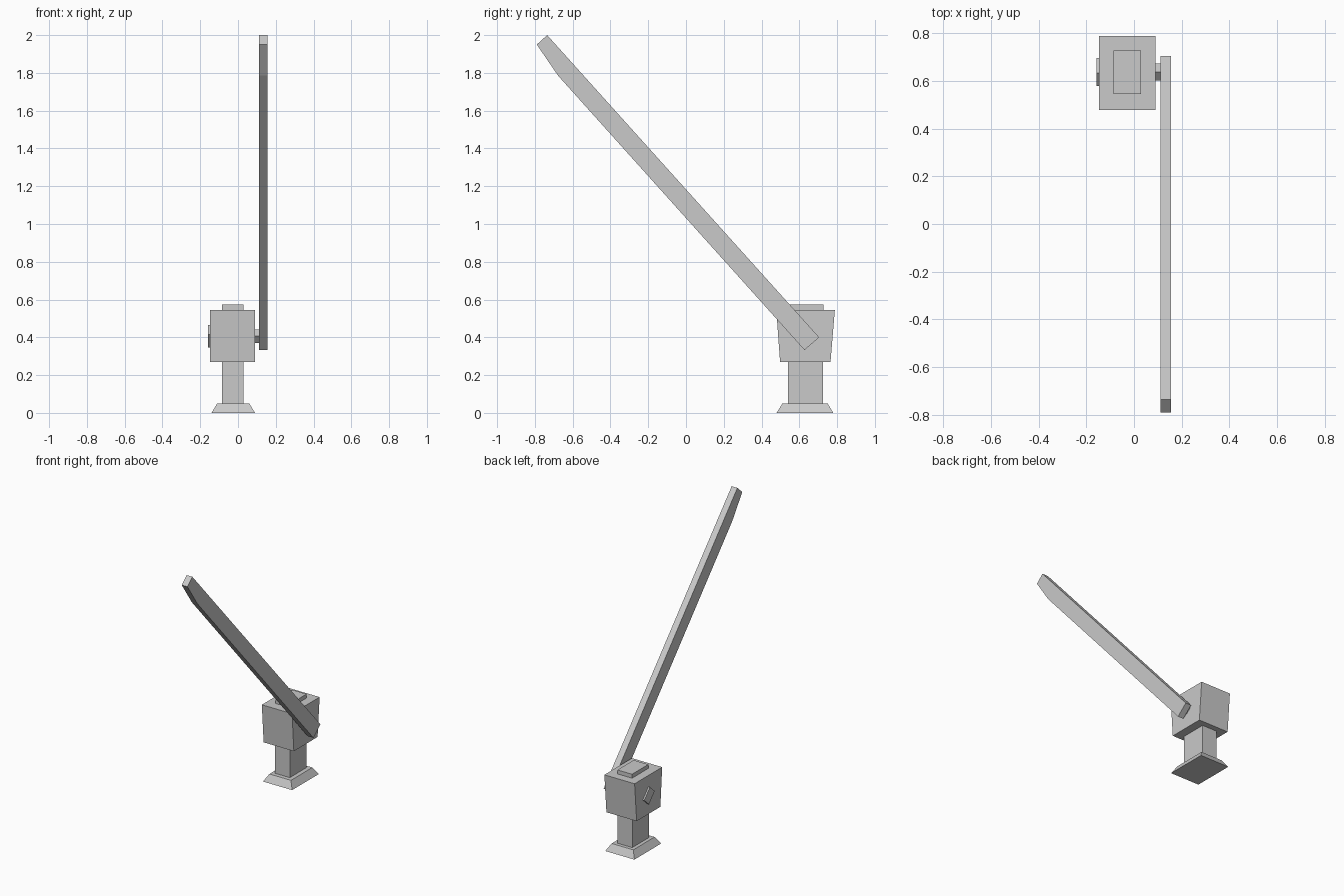
import bpy
import bmesh
from mathutils import Vector

if "Cube" in bpy.data.objects:
    bpy.data.objects.remove(bpy.data.objects["Cube"], do_unlink=True)

grey = bpy.data.materials.new("plain_grey")
grey.use_nodes = True
colour = (0.588, 0.588, 0.588, 1)
grey.diffuse_color = colour
grey.node_tree.nodes["Principled BSDF"].inputs["Base Color"].default_value = colour


def loft(name, lower, upper):
    """Close the solid between two matching outlines."""
    bm = bmesh.new()
    a = [bm.verts.new(p) for p in lower]
    b = [bm.verts.new(p) for p in upper]
    bm.faces.new(a[::-1])
    bm.faces.new(b)
    n = len(a)
    for i in range(n):
        j = (i + 1) % n
        bm.faces.new((a[i], a[j], b[j], b[i]))
    bmesh.ops.recalc_face_normals(bm, faces=bm.faces)
    mesh = bpy.data.meshes.new(name)
    bm.to_mesh(mesh)
    bm.free()
    mesh.materials.append(grey)
    obj = bpy.data.objects.new(name, mesh)
    bpy.context.collection.objects.link(obj)
    return obj


def rect(x0, x1, y0, y1, z):
    return [(x0, y0, z), (x1, y0, z), (x1, y1, z), (x0, y1, z)]


def side_plate(name, outline, x0, x1):
    """Extrude a (y, z) outline sideways."""
    return loft(name, [(x0, y, z) for y, z in outline], [(x1, y, z) for y, z in outline])


# Pedestal: flared foot and square column
loft("foot", rect(-0.14, 0.09, 0.48, 0.78, 0), rect(-0.11, 0.06, 0.51, 0.75, 0.05))
loft("column", rect(-0.085, 0.03, 0.54, 0.725, 0.05), rect(-0.085, 0.03, 0.54, 0.725, 0.27))

# Motor housing, tapering toward the bottom, with a raised cap
loft("housing", rect(-0.147, 0.091, 0.498, 0.765, 0.27), rect(-0.147, 0.091, 0.478, 0.788, 0.545))
loft("housing_cap", rect(-0.085, 0.03, 0.545, 0.728, 0.545), rect(-0.085, 0.03, 0.545, 0.728, 0.573))

# Raised barrier arm with a clipped tip
arm = [(0.627, 0.333), (0.705, 0.4), (-0.735, 2.0), (-0.79, 1.95), (-0.677, 1.785)]
side_plate("barrier_arm", arm, 0.11, 0.155)

# Axle and end plate, turned with the arm
along = Vector((-0.669, 0.743))
across = Vector((0.743, 0.669))
pivot = Vector((0.637, 0.405))


def turned_block(name, half_long, half_wide, x0, x1):
    corners = [(-1, -1), (1, -1), (1, 1), (-1, 1)]
    side_plate(name, [pivot + along * half_long * s + across * half_wide * t for s, t in corners], x0, x1)


turned_block("axle", 0.026, 0.024, 0.091, 0.11)
turned_block("axle_end_plate", 0.0475, 0.036, -0.158, -0.147)
